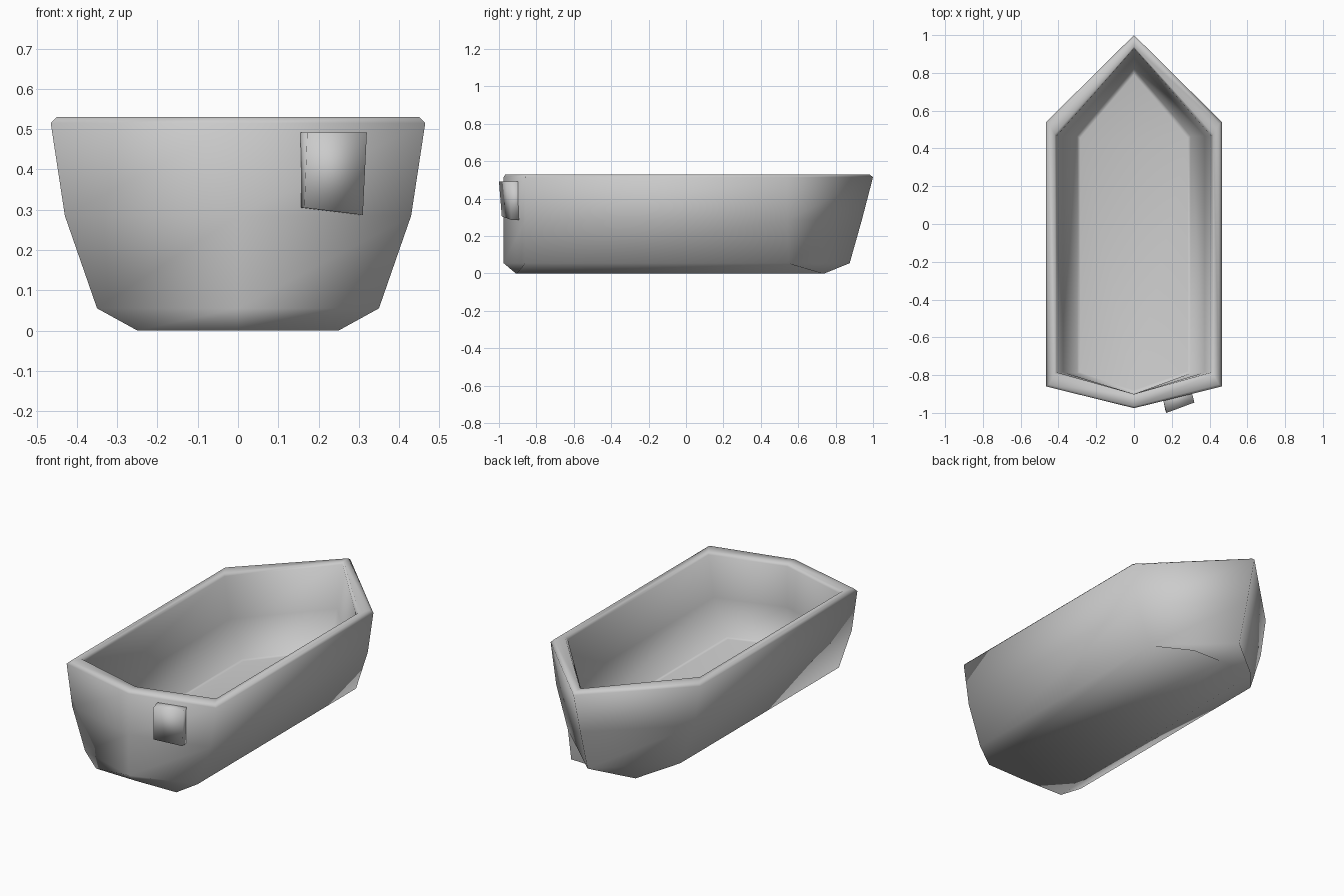
import bpy, bmesh, math

if "Cube" in bpy.data.objects:
    bpy.data.objects.remove(bpy.data.objects["Cube"])


def make_object(name, rings, smooth_angle):
    """Skin a stack of matching closed rings and cap both ends."""
    bm = bmesh.new()
    loops = [[bm.verts.new(p) for p in ring] for ring in rings]
    n = len(loops[0])
    for a, b in zip(loops, loops[1:]):
        for i in range(n):
            j = (i + 1) % n
            bm.faces.new((a[i], a[j], b[j], b[i]))
    bm.faces.new(loops[0][::-1])
    bm.faces.new(loops[-1])
    bmesh.ops.recalc_face_normals(bm, faces=bm.faces)
    mesh = bpy.data.meshes.new(name)
    bm.to_mesh(mesh)
    bm.free()
    obj = bpy.data.objects.new(name, mesh)
    bpy.context.collection.objects.link(obj)
    bpy.ops.object.select_all(action='DESELECT')
    obj.select_set(True)
    bpy.context.view_layer.objects.active = obj
    bpy.ops.object.shade_smooth_by_angle(angle=math.radians(smooth_angle))
    return obj


def hull_ring(z, half_width, bow, shoulder, corner, stern, shoulder_width=None):
    """Six-sided boat outline: pointed bow and shallow pointed stern."""
    w = half_width
    s = shoulder_width or w
    return [(0, bow, z), (-s, shoulder, z), (-w, corner, z),
            (0, stern, z), (w, corner, z), (s, shoulder, z)]


# Hull: outside from the blunt flat bottom to the rim, then over and down to the floor
sections = [
    (0.0, 0.25, 0.74, 0.735, -0.905, -0.91, 0.20),
    (0.055, 0.35, 0.875, 0.55, -0.86, -0.975),
    (0.285, 0.43, 0.94, 0.54, -0.86, -0.975),
    (0.515, 0.465, 1.0, 0.54, -0.86, -0.975),
    (0.53, 0.45, 0.98, 0.53, -0.85, -0.965),
    (0.53, 0.42, 0.94, 0.475, -0.795, -0.91),
    (0.515, 0.41, 0.93, 0.465, -0.785, -0.90),
    (0.285, 0.375, 0.88, 0.465, -0.785, -0.90),
    (0.08, 0.30, 0.82, 0.465, -0.79, -0.90),
    (0.075, 0.285, 0.79, 0.455, -0.78, -0.88),
]
make_object("hull", [hull_ring(*s) for s in sections], 110)

# Small tilted block on the right half of the stern
block = [
    [(0.15, -0.90, 0.305), (0.165, -0.985, 0.305), (0.31, -0.935, 0.287), (0.30, -0.87, 0.287)],
    [(0.145, -0.90, 0.492), (0.172, -1.0, 0.492), (0.32, -0.945, 0.492), (0.30, -0.87, 0.492)],
]
make_object("stern_block", block, 110)
